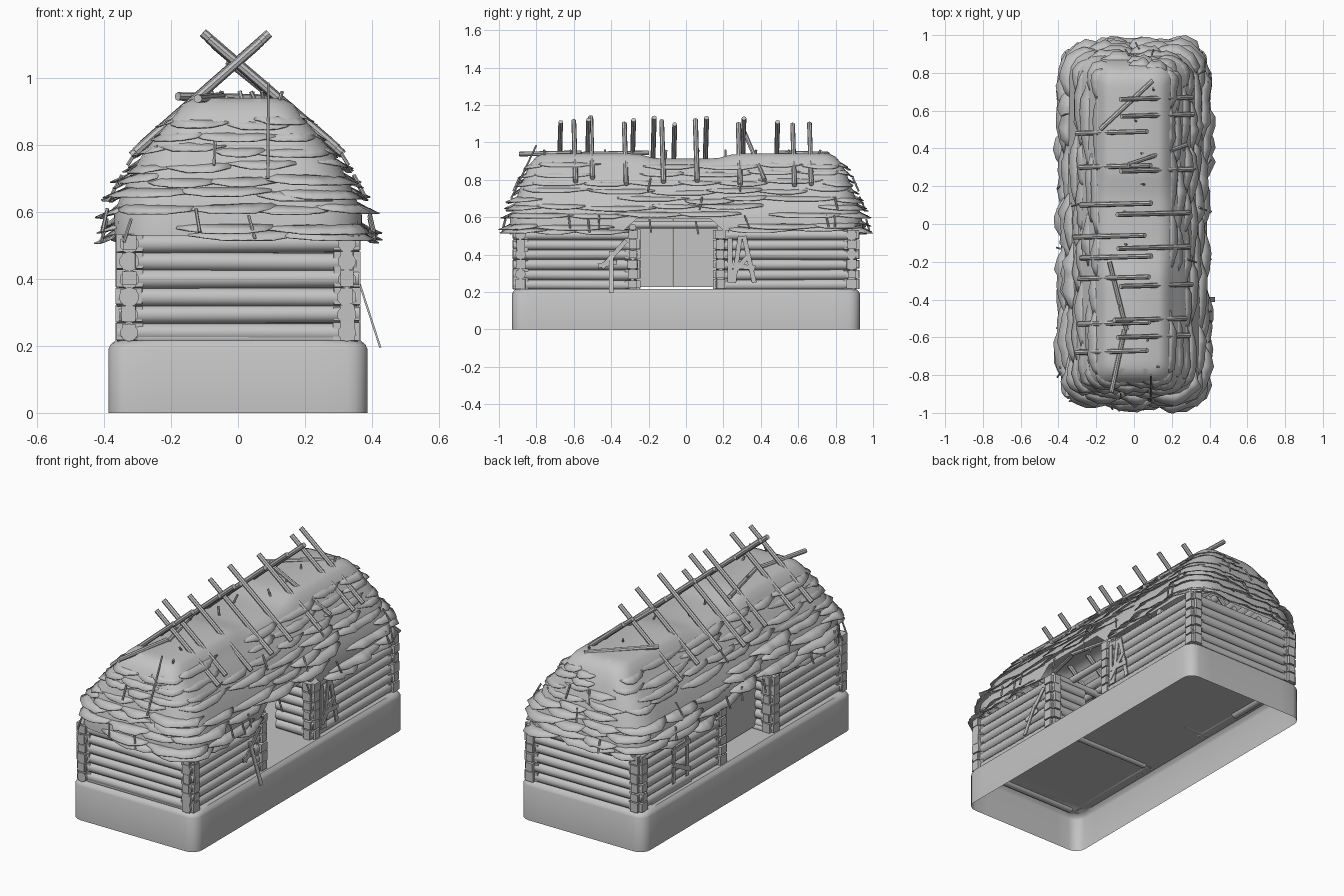
import bpy, bmesh, math, random
from mathutils import Vector, Matrix

random.seed(7)
U = random.uniform
if "Cube" in bpy.data.objects:
    bpy.data.objects.remove(bpy.data.objects["Cube"])

grey = bpy.data.materials.new("plain_grey")
grey.use_nodes = True
grey.diffuse_color = (0.55, 0.55, 0.55, 1)
grey.node_tree.nodes["Principled BSDF"].inputs["Base Color"].default_value = grey.diffuse_color


def finish(bm, name, angle=40):
    mesh = bpy.data.meshes.new(name)
    bm.to_mesh(mesh)
    bm.free()
    ob = bpy.data.objects.new(name, mesh)
    bpy.context.collection.objects.link(ob)
    mesh.materials.append(grey)
    bpy.ops.object.select_all(action='DESELECT')
    ob.select_set(True)
    bpy.context.view_layer.objects.active = ob
    bpy.ops.object.shade_smooth_by_angle(angle=math.radians(angle))
    return ob


def rod(bm, a, b, r, sides=10):
    a, b = Vector(a), Vector(b)
    m = Matrix.Translation((a + b) / 2) @ (b - a).to_track_quat('Z', 'Y').to_matrix().to_4x4()
    bmesh.ops.create_cone(bm, cap_ends=True, segments=sides, radius1=r * U(.94, 1.08),
                          radius2=r * U(.94, 1.08), depth=(b - a).length, matrix=m)


def box(bm, centre, size, turn=0):
    m = Matrix.Translation(centre) @ Matrix.Rotation(turn, 4, 'Z')
    bmesh.ops.create_cube(bm, size=1, matrix=m @ Matrix.Diagonal((*size, 1)))


def plank(bm, a, b, width, thick=.006):
    # flat board from a to b, broad face towards +-x
    a, b = Vector(a), Vector(b)
    m = Matrix.Translation((a + b) / 2) @ (b - a).to_track_quat('Z', 'Y').to_matrix().to_4x4()
    axis = m.to_3x3().inverted() @ Vector((1, 0, 0))
    size = (thick, width) if abs(axis.x) > abs(axis.y) else (width, thick)
    bmesh.ops.create_cube(bm, size=1, matrix=m @ Matrix.Diagonal((*size, (b - a).length, 1)))


def loop(hx, hy, r):
    # rounded rectangle, counter-clockwise from the middle of the front
    q = [((hx - r) * i / 4, -hy) for i in range(4)]
    for i in range(5):
        t = math.pi / 2 * i / 4
        q.append((hx - r + r * math.sin(t), -hy + r - r * math.cos(t)))
    q += [(hx, -(hy - r) * (1 - i / 12)) for i in range(1, 13)]
    half = q + [(x, -y) for x, y in reversed(q[:-1])]
    return half + [(-x, y) for x, y in reversed(half[1:-1])]


def loft(bm, rings):
    rows = [[bm.verts.new(p) for p in ring] for ring in rings]
    n = len(rows[0])
    for lo, hi in zip(rows, rows[1:]):
        for i in range(n):
            j = (i + 1) % n
            bm.faces.new((lo[i], lo[j], hi[j], hi[i]))
    top = rows[-1]
    for i in range(n // 2):
        ids = dict.fromkeys((i, i + 1, (n - i - 1) % n, (n - i) % n))
        bm.faces.new([top[k] for k in ids])


# foundation, open underneath
bm = bmesh.new()
loft(bm, [[(x, y, z) for x, y in loop(.387 - d, .93 - d, .06)]
          for z, d in ((0, 0), (.19, 0), (.203, .006), (.216, .02))])
finish(bm, "foundation")

# log walls with crossed corners
DOOR = (-.285, .185)
bm = bmesh.new()
for k in range(6):
    z = .24 + k * .053
    for s in (-1, 1):
        e = U(-.004, .004)
        rod(bm, (-.358 + e, s * .885, z), (.358 + e, s * .885, z + e), .028)
        x = s * .325
        rod(bm, (x, -.922 + e, z), (x, DOOR[0] + .025 + e, z + e), .028)
        rod(bm, (x, DOOR[1] - .025 + e, z + e), (x, .912 + e, z), .028)
        for y in DOOR:
            rod(bm, (s * .355, y, z), (.12 if s > 0 else -.2, y, z), .028)
finish(bm, "log_walls")

# sill logs that sink through the floor
bm = bmesh.new()
rod(bm, (-.3, -.885, .225), (.3, -.885, .225), .025)
rod(bm, (-.3, -.27, .222), (.3, -.27, .222), .02)
rod(bm, (-.325, .45, .225), (-.325, .8, .225), .025)
finish(bm, "sill_logs")

# squared log ends stacked at the corners and beside the openings
bm = bmesh.new()
for s in (-1, 1):
    for y in (-.885, *DOOR, .885):
        for k in range(6):
            z = .243 + k * .053
            box(bm, (s * .325, y, z), (U(.036, .05), .082, U(.04, .054)), U(-.06, .06))
            box(bm, (s * .325, y, z), (.08, U(.04, .055), U(.04, .054)), U(-.06, .06))
finish(bm, "corner_blocks")

# double door set back in the opening
for name, a, b in (("door_left", -.28, -.071), ("door_right", -.069, .18)):
    bm = bmesh.new()
    box(bm, (-.24, (a + b) / 2, .415), (.012, b - a, .375))
    finish(bm, name)

# beams under the roof
bm = bmesh.new()
for x in (-.15, .02, .2):
    rod(bm, (x, -.86, .56), (x, .86, .56), .02)
for y in (-.6, -.285, .185, .6):
    rod(bm, (-.33, y, .545), (.33, y, .545), .02)
finish(bm, "roof_beams")

# thatched roof shell, raised over the openings and sagging in the middle
PROFILE = ((.53, .37, .945), (.6, .368, .94), (.66, .345, .92), (.72, .315, .9), (.78, .28, .878),
           (.84, .23, .855), (.89, .188, .83), (.923, .165, .8), (.94, .13, .765))


def over_door(x, y):
    return abs(x) > .3 and DOOR[0] - .01 < y < DOOR[1] + .01


def roof_point(x, y, z):
    if z < .59 and over_door(x, y):
        z = .59
    if z > .88:
        z -= .026 * min(1, max(0, (.26 - abs(y)) / .1)) * (z - .88) / .058
    return (x, y, z)


def roof_loop(z):
    for (z0, x0, y0), (z1, x1, y1) in zip(PROFILE, PROFILE[1:]):
        if z <= z1:
            break
    t = (z - z0) / (z1 - z0)
    hx, hy = x0 + (x1 - x0) * t, y0 + (y1 - y0) * t
    return loop(hx, hy, .4 * hx)


def on_roof(z, index, out, drop=0):
    # point at a fractional loop index, pushed outwards
    pts = [Vector(p) for p in roof_loop(z)]
    n = len(pts)
    i = math.floor(index)
    a, b = pts[i % n], pts[(i + 1) % n]
    d = (pts[(i + 2) % n] - pts[(i - 1) % n]).normalized()
    p = a.lerp(b, index - i) + Vector((d.y, -d.x)) * out
    return Vector((p.x, p.y, z - drop))


bm = bmesh.new()
loft(bm, [[roof_point(x, y, z) for x, y in loop(hx, hy, .4 * hx)] for z, hx, hy in PROFILE])
finish(bm, "thatch_shell")

# flat ragged thatch flakes in overlapping tiers
bm = bmesh.new()
for tier, z in enumerate((.535, .56, .61, .655, .7, .745, .79, .835, .875)):
    s = U(0, 3)
    end = s + 79
    while s < end:
        length = U(3.5, 7)
        steps = int(length) + 2
        zt = z + U(-.012, .012)
        mid = on_roof(zt, s + length / 2, 0)
        hidden = U(0, 1) < (.03 if tier < 2 else .12) or (z < .6 and over_door(mid.x, mid.y))
        if not hidden:
            reach = U(.035, .055) if tier < 5 else U(.025, .04)
            tilt = U(-.004, .004)
            prev = None
            for k in range(steps + 1):
                t = k / steps
                taper = .12 + .88 * min(1, 3.5 * t, 3.5 * (1 - t))
                idx = s + length * t
                inner = on_roof(zt + .016 + tilt * (t - .5) * 4, idx, -.01)
                outer = on_roof(zt, idx + U(-.25, .25), reach * taper * U(.7, 1.2), .016 * taper)
                row = (bm.verts.new(inner), bm.verts.new(outer))
                if prev:
                    bm.faces.new((prev[1], row[1], row[0], prev[0]))
                prev = row
        s += length * U(.78, .98)
flakes = finish(bm, "thatch_flakes", 20)
mod = flakes.modifiers.new("thickness", 'SOLIDIFY')
mod.thickness = .004

# crossed ridge poles leaning over to either side
bm = bmesh.new()
for y in (.66, .57, .28, .05, -.13, -.33, -.51, -.6):
    e = U(-.02, .02)
    rod(bm, (.295 + e, y + .01, .79 - e), (-.085 + e, y, 1.115 - e), .013, 8)
for y in (.48, .3, .1, -.07, -.18, -.29, -.53, -.68):
    e = U(-.02, .02)
    rod(bm, (-.3 + e, y, .785 + e), (.075 + e, y + .01, 1.115 + e), .013, 8)
finish(bm, "ridge_poles")

# fallen branches lying on the roof
bm = bmesh.new()
for a, b in (((-.18, .5), (.1, .76)), ((-.13, -.2), (-.04, -.56)), ((-.05, -.56), (-.12, -.89))):
    rod(bm, (*a, .945), (*b, .938), .012, 8)
rod(bm, (-.03, .315, 1.05), (.28, .42, .8), .011, 8)
rod(bm, (.09, -.8, .985), (.09, -.935, .7), .005, 6)
finish(bm, "fallen_branches")

# thin twigs scattered through the thatch
bm = bmesh.new()
for k in range(30):
    z = random.choice((.57, .58, .6, .7, .8))
    i = U(0, 80)
    rod(bm, on_roof(z, i, .022, -.01), on_roof(z - .04, i + U(-.4, .4), .038, .02), .005, 6)
for k in range(10):
    y = -.75 + k * .16
    x = U(-.12, .12)
    rod(bm, (x, y, .9), (x + U(-.03, .03), y + U(-.03, .03), .96), .006, 6)
finish(bm, "thatch_twigs")

# loose boards leaning on the walls
bm = bmesh.new()
for a, b in (((.425, -.4, .195), (.352, -.4, .42)), ((.36, -.45, .33), (.36, -.32, .475)),
             ((.36, -.47, .34), (.36, -.37, .36)),
             ((.358, .255, .25), (.358, .29, .5)), ((.358, .365, .25), (.358, .31, .5)),
             ((.362, .24, .34), (.362, .37, .33)), ((.362, .23, .28), (.362, .34, .4)),
             ((.358, .235, .25), (.358, .235, .49)),
             ((-.358, .5, .27), (-.358, .5, .49)), ((-.358, .62, .27), (-.358, .62, .49)),
             ((-.362, .48, .46), (-.362, .64, .45)), ((-.362, .48, .3), (-.362, .63, .38))):
    plank(bm, a, b, .025)
finish(bm, "loose_boards")
